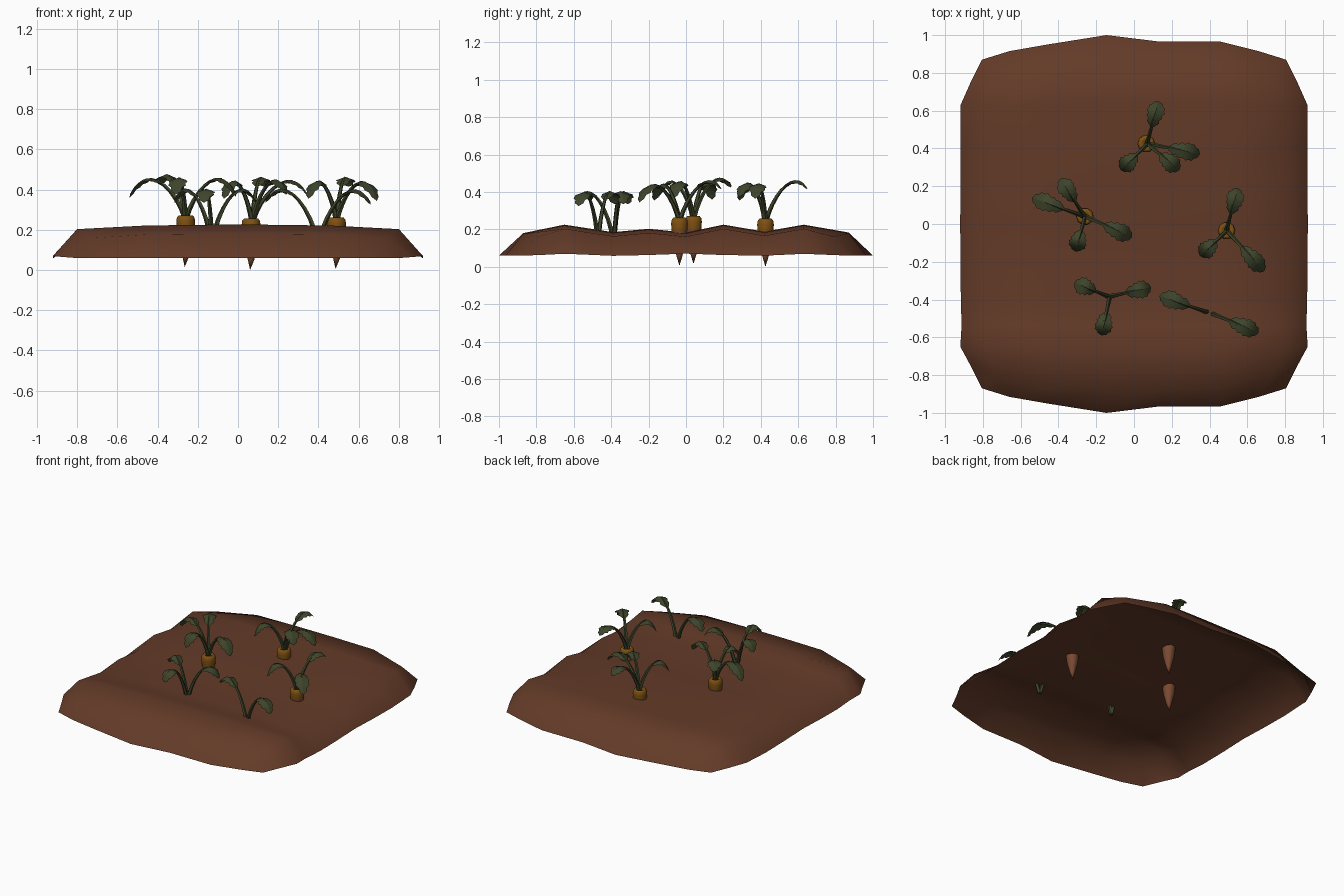
import bpy, bmesh, math
from mathutils import Vector

if "Cube" in bpy.data.objects:
    bpy.data.objects.remove(bpy.data.objects["Cube"])


def material(name, rgb):
    m = bpy.data.materials.new(name)
    m.diffuse_color = (*rgb, 1)
    m.use_nodes = True
    m.node_tree.nodes["Principled BSDF"].inputs["Base Color"].default_value = m.diffuse_color
    return m


SOIL = material("soil brown", (0.125, 0.043, 0.021))
CARROT = material("carrot orange", (0.21, 0.082, 0.006))
ROOT = material("earthy root", (0.19, 0.068, 0.032))
LEAF = material("leaf green", (0.047, 0.058, 0.023))


def finish(bm, name, mats, smooth=True):
    bmesh.ops.recalc_face_normals(bm, faces=bm.faces)
    me = bpy.data.meshes.new(name)
    bm.to_mesh(me)
    bm.free()
    for m in mats:
        me.materials.append(m)
    if smooth:
        for p in me.polygons:
            p.use_smooth = True
    ob = bpy.data.objects.new(name, me)
    bpy.context.collection.objects.link(ob)
    return ob


# ---- soil bed: open ridged sheet with a rounded outline and sloping rim
xs = [-.91, -.8, -.46, -.145, .14, .46, .8, .91]
rows = [(-.97, .06), (-.87, .18), (-.65, .225), (-.54, .208), (-.39, .185), (-.2, .203),
        (0, .183), (.2, .225), (.42, .188), (.63, .225), (.87, .183), (.97, .06)]
end_y = {-.46: .95, -.145: 1.0, .14: .965, .46: .965}
corner = {(.91, .97): (.805, .87), (.8, .97): (.66, .915),
          (.91, .87): (.865, .75), (.8, .87): (.74, .79)}


def soil_point(x, y, z):
    rim = abs(x) == .91 or abs(y) == .97
    key = (abs(x), abs(y))
    if rim:
        z = .064 + .006 * math.cos(y * 9)
    else:
        z -= .022 * (abs(x) / .8) ** 3
    if key in corner:
        cx, cy = corner[key]
        return Vector((math.copysign(cx, x), math.copysign(cy, y), z))
    if abs(y) == .97:
        y = math.copysign(end_y[x], y)
    elif abs(x) == .91:
        x += math.copysign(.01 * math.cos(y * 14), x)
    return Vector((x, y, z))


bm = bmesh.new()
grid = [[bm.verts.new(soil_point(x, y, z)) for x in xs] for y, z in rows]
for j in range(len(rows) - 1):
    for i in range(len(xs) - 1):
        bm.faces.new((grid[j][i], grid[j][i + 1], grid[j + 1][i + 1], grid[j + 1][i]))
finish(bm, "soil_bed", [SOIL])


# ---- carrot root: lathed profile, orange shoulder and earthy lower part
def carrot(name, x, y, dz):
    prof = [(.022, .25), (.034, .257), (.044, .245), (.047, .225), (.044, .19),
            (.035, .12), (.016, .05)]
    n = 10
    bm = bmesh.new()
    rings = [[bm.verts.new((x + r * math.cos(math.tau * k / n),
                            y + r * math.sin(math.tau * k / n), z + dz))
              for k in range(n)] for r, z in prof]
    top = bm.verts.new((x, y, .242 + dz))
    tip = bm.verts.new((x - .005, y, dz))
    for k in range(n):
        q = (k + 1) % n
        bm.faces.new((top, rings[0][k], rings[0][q]))
        bm.faces.new((tip, rings[-1][q], rings[-1][k]))
        for a, b in zip(rings, rings[1:]):
            bm.faces.new((a[k], b[k], b[q], a[q]))
    for f in bm.faces:
        f.material_index = 1 if f.calc_center_median().z < .19 + dz else 0
    finish(bm, name, [CARROT, ROOT])


# ---- leaves: arched stem tube with a notched, creased blade
HALF_WIDTHS = [.006, .02, .033, .029, .043, .037, .049, .041, .045, .028, .024, 0]


def add_leaf(bm, base, tip, rise):
    base, tip = Vector(base), Vector(tip)
    flat = Vector((tip.x - base.x, tip.y - base.y, 0))
    side = Vector((-flat.y, flat.x, 0)).normalized()
    p1 = base + flat * .2
    p2 = base + flat * .75
    p1.z, p2.z = rise - .03, rise + .09

    def path(t):
        s = 1 - t
        return base * s**3 + p1 * (3 * s * s * t) + p2 * (3 * s * t * t) + tip * t**3

    # stem
    rings = []
    for k in range(8):
        t = .1 * k
        c, r = path(t), .014 - .0012 * k
        tan = (path(t + .01) - c).normalized()
        up = side.cross(tan)
        rings.append([bm.verts.new(c + r * (side * math.cos(a) + up * math.sin(a)))
                      for a in [math.tau * q / 5 for q in range(5)]])
    for a, b in zip(rings, rings[1:]):
        for q in range(5):
            bm.faces.new((a[q], a[(q + 1) % 5], b[(q + 1) % 5], b[q]))
    bm.faces.new(rings[0][::-1])
    bm.faces.new(rings[-1])
    # blade
    prev = None
    last = len(HALF_WIDTHS) - 1
    for k, w in enumerate(HALF_WIDTHS):
        c = path(.42 + .58 * k / last) + Vector((0, 0, .004))
        mid = bm.verts.new(c)
        if k == last:
            bm.faces.new((prev[0], prev[1], mid))
            bm.faces.new((prev[1], prev[2], mid))
            break
        drop = Vector((0, 0, -.35 * w))
        cur = [bm.verts.new(c + side * w + drop), mid, bm.verts.new(c - side * w + drop)]
        if prev:
            for q in (0, 1):
                bm.faces.new((prev[q], prev[q + 1], cur[q + 1], cur[q]))
        prev = cur


def leaf_cluster(name, base, rise, tips):
    bm = bmesh.new()
    for tip in tips:
        add_leaf(bm, base, tip, rise)
    finish(bm, name, [LEAF], smooth=False)


# ---- three carrots with tops
carrot("carrot_back", .065, .425, 0)
leaf_cluster("carrot_back_leaves", (.07, .425, .235), .44,
             [(.13, .65, .41), (.35, .37, .36), (-.07, .285, .35), (.24, .285, .37)])
carrot("carrot_left", -.26, .04, .015)
leaf_cluster("carrot_left_leaves", (-.26, .04, .25), .455,
             [(-.39, .24, .42), (-.54, .14, .355), (-.01, -.07, .36), (-.31, -.145, .37)])
carrot("carrot_right", .49, -.035, .005)
leaf_cluster("carrot_right_leaves", (.49, -.035, .24), .44,
             [(.55, .19, .41), (.69, -.25, .34), (.35, -.17, .35)])

# ---- two seedlings without visible roots
leaf_cluster("seedling_left", (-.13, -.385, .13), .395,
             [(-.315, -.31, .33), (.09, -.335, .33), (-.17, -.59, .33)])
leaf_cluster("seedling_right", (.4, -.47, .13), .395,
             [(.135, -.38, .33), (.66, -.575, .32)])
